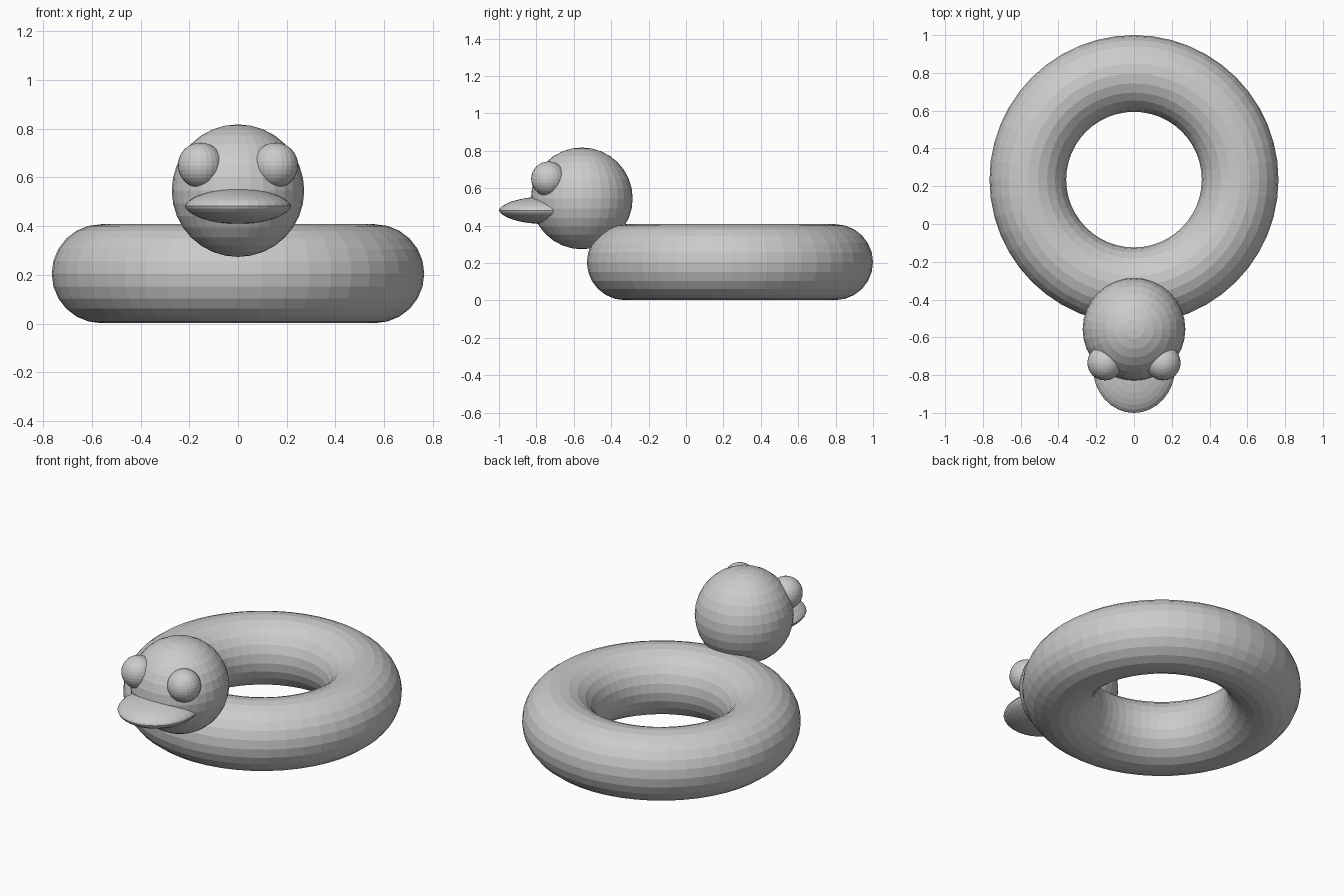
import bpy
import math

if "Cube" in bpy.data.objects:
    bpy.data.objects.remove(bpy.data.objects["Cube"])


def ball(name, loc, scale, segments=32, rings=16):
    bpy.ops.mesh.primitive_uv_sphere_add(segments=segments, ring_count=rings, radius=1, location=loc)
    ob = bpy.context.object
    ob.name = name
    for v in ob.data.vertices:
        v.co.x *= scale[0]
        v.co.y *= scale[1]
        v.co.z *= scale[2]
    return ob


# inflatable ring
bpy.ops.mesh.primitive_torus_add(major_radius=0.562, minor_radius=0.203, major_segments=48,
                                 minor_segments=24, location=(0, 0.235, 0.205))
bpy.context.object.name = "swim_ring"

# head
ball("head", (0, -0.557, 0.546), (0.272, 0.272, 0.272))

# eyes, set on both sides of the face
for side, label in ((-1, "left"), (1, "right")):
    ball("eye_" + label, (side * 0.154, -0.735, 0.65), (0.093, 0.093, 0.093), 24, 16)

# bill: flattened ball thinned towards its rim
bill = ball("bill", (0, -0.758, 0.482), (0.218, 0.242, 1.0), 32, 16)
for v in bill.data.vertices:
    v.co.z = math.copysign(abs(v.co.z) ** 1.2, v.co.z) * 0.073

for ob in bpy.data.objects:
    ob.data.polygons.foreach_set("use_smooth", [False] * len(ob.data.polygons))
